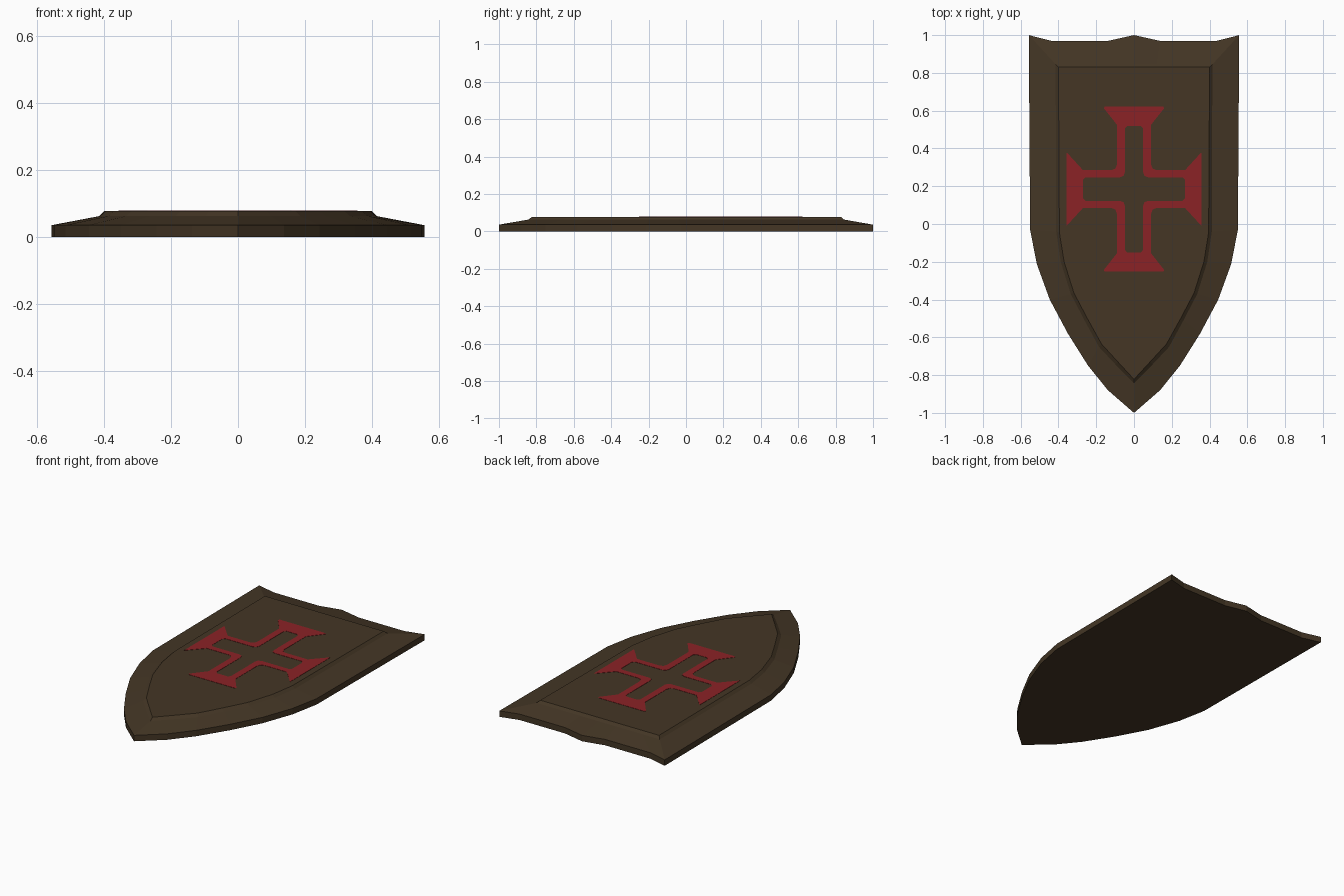
import bpy, bmesh

if "Cube" in bpy.data.objects:
    bpy.data.objects.remove(bpy.data.objects["Cube"])


def material(name, rgb):
    m = bpy.data.materials.new(name)
    m.diffuse_color = (*rgb, 1)
    m.use_nodes = True
    m.node_tree.nodes["Principled BSDF"].inputs["Base Color"].default_value = m.diffuse_color
    return m


wood = material("dark brown", (0.058, 0.037, 0.0185))
red = material("deep red", (0.26, 0.016, 0.019))


def make_object(name, bm, mat):
    bmesh.ops.recalc_face_normals(bm, faces=bm.faces)
    me = bpy.data.meshes.new(name)
    bm.to_mesh(me)
    bm.free()
    me.materials.append(mat)
    ob = bpy.data.objects.new(name, me)
    bpy.context.collection.objects.link(ob)
    return ob


def mirror_loop(half):
    # half runs from the top centre point to the bottom centre point
    return half + [(-x, y) for x, y in half[-2:0:-1]]


def bridge(bm, a, b):
    n = len(a)
    for i in range(n):
        j = (i + 1) % n
        bm.faces.new((a[i], a[j], b[j], b[i]))


# Shield body: right-half outlines of the outer edge, rim and raised panel
outer = [(0, 1), (.135, .97), (.44, .97), (.557, 1), (.55, -.03), (.515, -.21),
         (.446, -.40), (.35, -.58), (.243, -.75), (.138, -.88), (0, -1)]
rim = [(0, .845), (.12, .845), (.3, .845), (.415, .845), (.412, -.04), (.388, -.20),
       (.335, -.37), (.262, -.51), (.186, -.65), (.097, -.745), (0, -.843)]
panel = [(0, .83), (.12, .83), (.3, .83), (.4, .83), (.395, -.045), (.370, -.20),
         (.318, -.365), (.247, -.50), (.172, -.635), (.087, -.728), (0, -.822)]

bm = bmesh.new()
rings = []
for half, z in ((outer, 0), (outer, .036), (rim, .063), (panel, .078)):
    rings.append([bm.verts.new((x, y, z)) for x, y in mirror_loop(half)])
for a, b in zip(rings, rings[1:]):
    bridge(bm, a, b)
bm.faces.new(rings[0])
bm.faces.new(rings[-1])
make_object("shield_body", bm, wood)

# Painted cross: hollow flared outline as a thin plate
CY, Z0, Z1 = .185, .0775, .0795
outside = [(.155, .437), (.16, .428), (.09, .34), (.09, .132), (.098, .109), (.12, .10),
           (.27, .10), (.345, .182), (.357, .193)]
inside = [(.036, .335), (.048, .322), (.048, .09), (.055, .07), (.075, .062),
          (.258, .062), (.27, .048)]


def four_way(q):
    right = q + [(x, -y) for x, y in reversed(q)]
    return right + [(-x, y) for x, y in reversed(right)]


bm = bmesh.new()
loops = [[bm.verts.new((x, y + CY, Z1)) for x, y in four_way(q)] for q in (outside, inside)]
edges = [bm.edges.new((l[i - 1], l[i])) for l in loops for i in range(len(l))]
bmesh.ops.triangle_fill(bm, use_beauty=True, use_dissolve=False, edges=edges)
# side walls down to the panel
for l in loops:
    low = [bm.verts.new((v.co.x, v.co.y, Z0)) for v in l]
    bridge(bm, l, low)
cross = make_object("painted_cross", bm, red)
